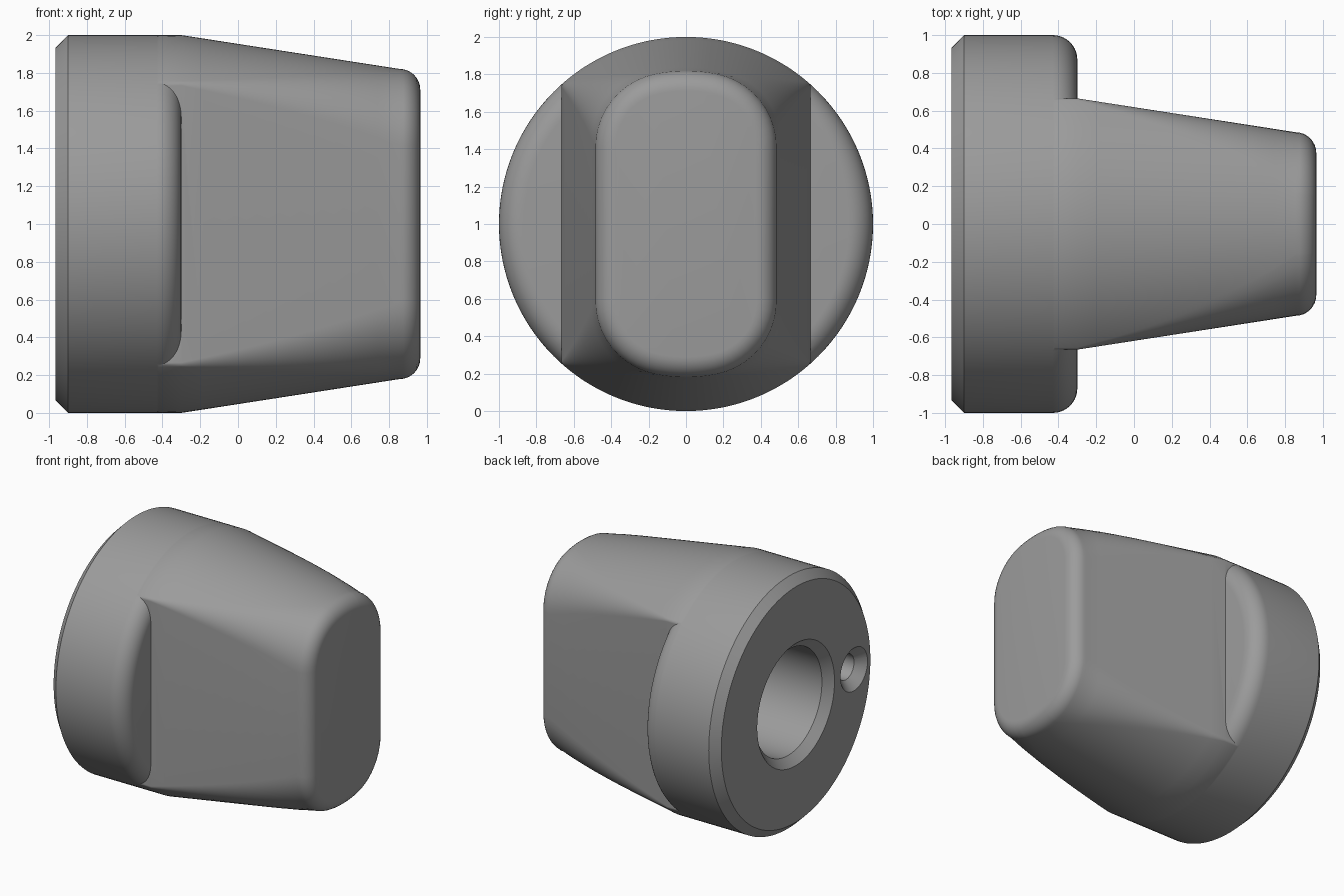
import bpy, bmesh, math

if "Cube" in bpy.data.objects:
    bpy.data.objects.remove(bpy.data.objects["Cube"])

grey = bpy.data.materials.new("plain grey")
grey.diffuse_color = (0.33, 0.33, 0.33, 1)
grey.use_nodes = True
grey.node_tree.nodes["Principled BSDF"].inputs["Base Color"].default_value = grey.diffuse_color


def loft(name, rings):
    """Skin a list of closed rings and cap both ends."""
    bm = bmesh.new()
    loops = [[bm.verts.new(p) for p in ring] for ring in rings]
    n = len(loops[0])
    for a, b in zip(loops, loops[1:]):
        for i in range(n):
            j = (i + 1) % n
            bm.faces.new((a[i], a[j], b[j], b[i]))
    bm.faces.new(loops[0][::-1])
    bm.faces.new(loops[-1])
    bmesh.ops.recalc_face_normals(bm, faces=bm.faces)
    me = bpy.data.meshes.new(name)
    bm.to_mesh(me)
    bm.free()
    me.materials.append(grey)
    ob = bpy.data.objects.new(name, me)
    bpy.context.collection.objects.link(ob)
    return ob


def lathe(name, profile, y=0.0, n=128):
    """Revolve (x, radius) points around an axis along x."""
    turns = [2 * math.pi * i / n for i in range(n)]
    return loft(name, [[(x, y + r * math.cos(t), 1 + r * math.sin(t)) for t in turns]
                       for x, r in profile])


def grip_ring(x, R, w, r, n_fillet=10, n_top=20):
    """Circle of radius R cut by flats at y = +-w, corners rounded by r."""
    cy = w - r
    cz = math.sqrt((R - r) ** 2 - cy ** 2)
    phi = math.atan2(cz, cy)
    quarter = []
    for i in range(n_fillet):
        t = phi * i / n_fillet
        quarter.append((cy + r * math.cos(t), cz + r * math.sin(t)))
    for i in range(n_top + 1):
        t = phi + (math.pi / 2 - phi) * i / n_top
        quarter.append((R * math.cos(t), R * math.sin(t)))
    half = quarter + [(-y, z) for y, z in quarter[-2::-1]]
    full = half + [(-y, -z) for y, z in half]
    return [(x, y, 1 + z) for y, z in full]


def boolean(target, tool, operation):
    mod = target.modifiers.new(operation.lower(), 'BOOLEAN')
    mod.operation = operation
    mod.solver = 'EXACT'
    mod.object = tool
    bpy.context.view_layer.objects.active = target
    bpy.ops.object.modifier_apply(modifier=mod.name)
    bpy.data.objects.remove(tool)


# round base: chamfered at the back, rounded at the front
profile = [(-0.965, 0.935), (-0.90, 1.0)]
for i in range(11):
    t = math.pi / 2 * i / 10
    profile.append((-0.43 + 0.13 * math.sin(t), 0.87 + 0.13 * math.cos(t)))
knob = lathe("knob_body", profile)

# tapered grip, starting inside the base
X0, X1, F, W, SLOPE = -0.30, 0.855, 0.11, 0.665, 0.155
rings = [grip_ring(-0.6, 0.97, W, 0.03), grip_ring(-0.42, 0.9995, W, 0.03)]
for i in range(11):
    k = i / 10
    d = SLOPE * (X1 - X0) * k
    rings.append(grip_ring(X0 + (X1 - X0) * k, 1 - d, W - d, 0.03 + 0.37 * k))
# rounded rim of the grip end
for i in range(1, 9):
    t = math.pi / 2 * i / 8
    inset = F * (1 - math.cos(t))
    rings.append(grip_ring(X1 + F * math.sin(t), 1 - d - inset, W - d - inset, 0.40 - inset))
boolean(knob, loft("grip", rings), 'UNION')

# chamfered shaft bore and countersunk pin hole in the back
bore = lathe("shaft_bore", [(-1.0, 0.52), (-0.90, 0.42), (0.10, 0.42)], n=96)
boolean(knob, bore, 'DIFFERENCE')
pin = lathe("pin_hole", [(-1.0, 0.205), (-0.895, 0.10), (-0.55, 0.10)], y=-0.73, n=48)
boolean(knob, pin, 'DIFFERENCE')

# smooth shading with crisp edges
bpy.ops.object.select_all(action='DESELECT')
knob.select_set(True)
bpy.context.view_layer.objects.active = knob
bpy.ops.object.shade_smooth_by_angle(angle=math.radians(30))
